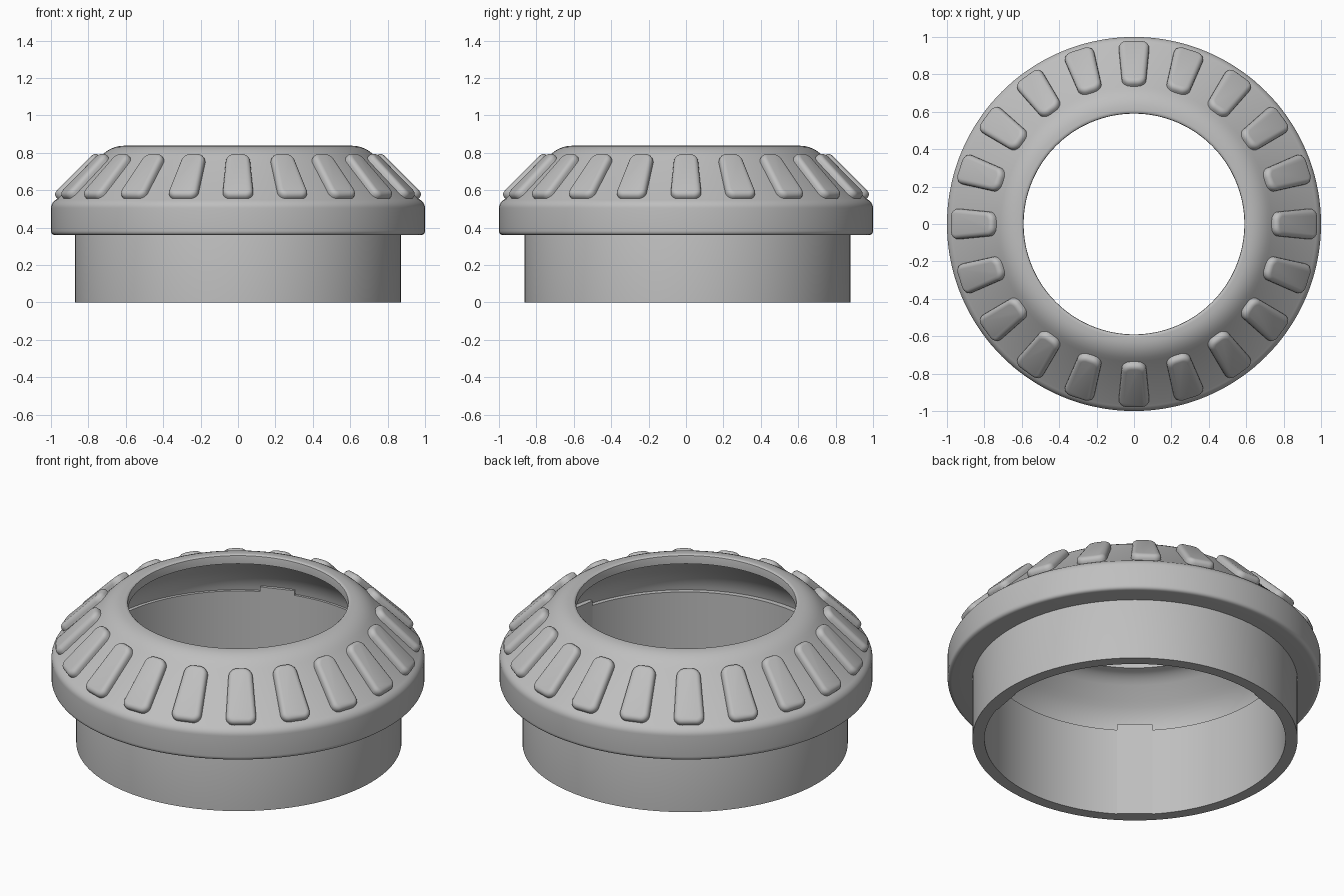
import bpy, bmesh, math
from mathutils import Matrix, Vector

cube = bpy.data.objects.get("Cube")
if cube:
    bpy.data.objects.remove(cube, do_unlink=True)

grey = bpy.data.materials.new("plain_grey")
grey.use_nodes = True
colour = (0.52, 0.52, 0.52, 1)
grey.diffuse_color = colour
for node in grey.node_tree.nodes:
    if node.type == 'BSDF_PRINCIPLED':
        node.inputs["Base Color"].default_value = colour


def add_object(name, mesh, matrix=Matrix()):
    obj = bpy.data.objects.new(name, mesh)
    bpy.context.collection.objects.link(obj)
    obj.matrix_world = matrix
    return obj


def finish(bm, name, angle=35):
    """Turn a bmesh into a grey mesh, smooth apart from its sharp edges."""
    bmesh.ops.recalc_face_normals(bm, faces=bm.faces)
    for face in bm.faces:
        face.smooth = True
    for edge in bm.edges:
        edge.smooth = edge.calc_face_angle(0) < math.radians(angle)
    mesh = bpy.data.meshes.new(name)
    bm.to_mesh(mesh)
    bm.free()
    mesh.materials.append(grey)
    return mesh


def lathe(name, profile, steps=144):
    """Spin a closed (radius, height) profile about z."""
    bm = bmesh.new()
    rings = []
    for i in range(steps):
        a = math.tau * i / steps
        rings.append([bm.verts.new((r * math.cos(a), r * math.sin(a), z))
                      for r, z in profile])
    n = len(profile)
    for i in range(steps):
        a, b = rings[i], rings[(i + 1) % steps]
        for j in range(n):
            k = (j + 1) % n
            bm.faces.new((a[j], b[j], b[k], a[k]))
    return finish(bm, name)


def curve(p0, p1, p2, steps=6):
    """Rounded corner from p0 to p2 pulled towards p1."""
    p0, p1, p2 = Vector(p0), Vector(p1), Vector(p2)
    return [tuple(p0 * (1 - t) ** 2 + p1 * 2 * t * (1 - t) + p2 * t * t)
            for t in [i / steps for i in range(steps + 1)]]


# Sloped collar: rounded rim, cone, rolled top lip and hollow inside
collar = [(0.85, 0.36)]
collar += curve((0.975, 0.36), (1, 0.36), (1, 0.385))
collar += curve((1, 0.505), (1, 0.535), (0.965, 0.555))
collar += curve((0.735, 0.78), (0.68, 0.838), (0.61, 0.838))
collar += curve((0.605, 0.838), (0.59, 0.838), (0.59, 0.825), 3)
collar += [(0.59, 0.785)]
collar += curve((0.61, 0.78), (0.65, 0.775), (0.69, 0.735))
collar += curve((0.75, 0.67), (0.82, 0.60), (0.83, 0.515))
add_object("collar", lathe("collar", collar))

# Straight skirt below the collar
shift = Matrix.Translation((0, 0.008, 0))
skirt = [(0.872, 0), (0.872, 0.45), (0.85, 0.52), (0.807, 0.52), (0.807, 0)]
add_object("skirt", lathe("skirt", skirt), shift)

# Three flat pads on the inner wall
bm = bmesh.new()
bmesh.ops.create_cube(bm, size=1)
bmesh.ops.scale(bm, vec=(0.035, 0.19, 0.55), verts=bm.verts)
bmesh.ops.translate(bm, vec=(0.8135, 0, 0.275), verts=bm.verts)
pad = finish(bm, "inner_pad")
for i in range(3):
    turn = Matrix.Rotation(math.radians(120 * i - 10), 4, 'Z')
    add_object(f"inner_pad_{i + 1}", pad, shift @ turn)

# Grip: tapered rounded block; local x runs up the slope, z points outward
bm = bmesh.new()
bmesh.ops.create_cube(bm, size=1)
for v in bm.verts:
    half = 0.084 if v.co.x < 0 else 0.062
    v.co = Vector((v.co.x * 0.32, math.copysign(half, v.co.y),
                   0.033 if v.co.z > 0 else -0.03))
uprights = [e for e in bm.edges if abs(e.verts[0].co.z - e.verts[1].co.z) > 0.01]
bmesh.ops.bevel(bm, geom=uprights, offset=0.045, segments=6, profile=0.5,
                affect='EDGES')
rim = [e for e in bm.edges if all(v.co.z > 0.03 for v in e.verts)]
bmesh.ops.bevel(bm, geom=rim, offset=0.025, segments=4, profile=0.5,
                affect='EDGES')
grip = finish(bm, "grip", 50)

# Ring of grips lying on the cone
s = math.sqrt(0.5)
lean = Matrix(((-s, 0, s, 0.852), (0, -1, 0, 0), (s, 0, s, 0.668), (0, 0, 0, 1)))
for i in range(20):
    turn = Matrix.Rotation(math.tau * i / 20, 4, 'Z')
    add_object(f"grip_{i + 1}", grip, turn @ lean)
